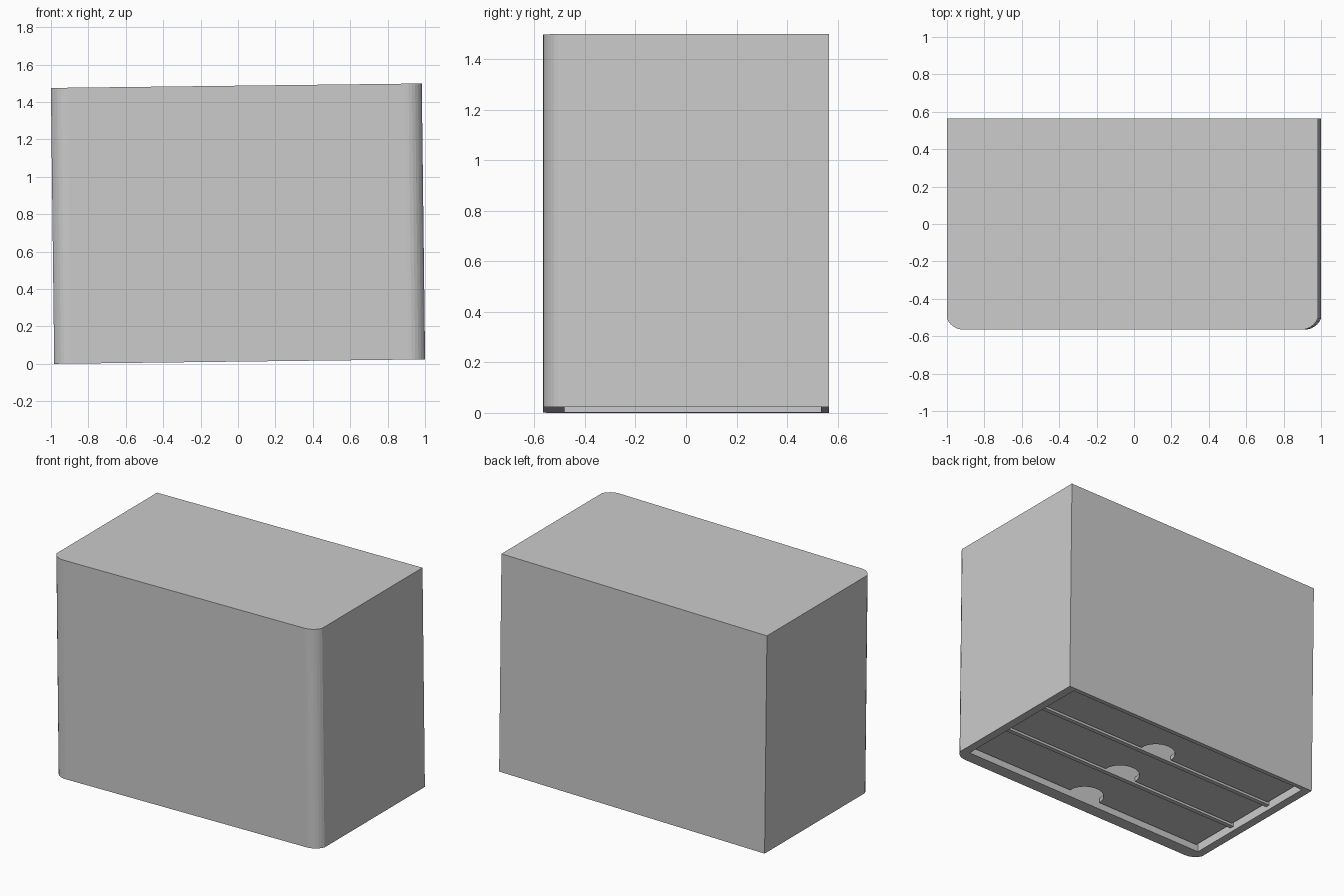
import bpy, bmesh, math
from mathutils import Matrix, Vector

if "Cube" in bpy.data.objects:
    bpy.data.objects.remove(bpy.data.objects["Cube"])

W, D, H = 1.983, 1.13, 1.475          # cabinet lying on its open drawer side
TILT = 0.012
POSE = (Matrix.Translation((H / 2 * math.sin(TILT), 0, W / 2 * math.sin(TILT)))
        @ Matrix.Rotation(-TILT, 4, 'Y'))
IN_X, IN_Y0, IN_Y1, IN_Z = 0.935, -0.48, 0.535, 1.44
SHELF = 0.03
SLOT = (IN_Y1 - IN_Y0 - 2 * SHELF) / 3


def make(name, bm):
    bmesh.ops.recalc_face_normals(bm, faces=bm.faces)
    bm.transform(POSE)
    mesh = bpy.data.meshes.new(name)
    bm.to_mesh(mesh)
    bm.free()
    obj = bpy.data.objects.new(name, mesh)
    bpy.context.collection.objects.link(obj)
    return obj


def add_prism(bm, outline, z0, z1):
    face = bm.faces.new([bm.verts.new((x, y, z0)) for x, y in outline])
    ext = bmesh.ops.extrude_face_region(bm, geom=[face])
    verts = [v for v in ext['geom'] if isinstance(v, bmesh.types.BMVert)]
    bmesh.ops.translate(bm, verts=verts, vec=Vector((0, 0, z1 - z0)))


def add_box(bm, x0, x1, y0, y1, z0, z1):
    add_prism(bm, [(x0, y0), (x1, y0), (x1, y1), (x0, y1)], z0, z1)


# Cabinet outline with two rounded edges
R, SWEEP, N = 0.0975, math.radians(67), 6
cx, cy = W / 2 - R * math.sin(SWEEP), -D / 2 + R
right = [(cx + R * math.sin(SWEEP * i / N), cy - R * math.cos(SWEEP * i / N))
         for i in range(N + 1)] + [(W / 2, D / 2)]
outline = right + [(-x, y) for x, y in reversed(right)]
bm = bmesh.new()
add_prism(bm, outline, 0, H)
cabinet = make("cabinet", bm)

# Hollow it out from below
bm = bmesh.new()
add_box(bm, -IN_X, IN_X, IN_Y0, IN_Y1, -0.1, IN_Z)
cutter = make("cavity_cutter", bm)
cutter.hide_render = True
mod = cabinet.modifiers.new("cavity", 'BOOLEAN')
mod.operation, mod.object, mod.solver = 'DIFFERENCE', cutter, 'EXACT'
bpy.context.view_layer.objects.active = cabinet
cabinet.select_set(True)
bpy.ops.object.modifier_apply(modifier=mod.name)
bpy.data.objects.remove(cutter)

# Shelves between the drawers
for i in range(2):
    y = IN_Y0 + (i + 1) * SLOT + i * SHELF
    bm = bmesh.new()
    add_box(bm, -IN_X, IN_X, y, y + SHELF, 0.03, IN_Z)
    make(f"shelf_{i + 1}", bm)

# Drawers: notched front plate plus open tray
HX, NOTCH, T, Z0, Z1 = 0.915, 0.12, 0.03, 0.04, 1.40
for i in range(3):
    y0 = IN_Y0 + i * (SLOT + SHELF) + 0.008
    y1 = y0 + SLOT - 0.016
    arc = [(-NOTCH * math.cos(math.pi * k / 16), y0 + NOTCH * math.sin(math.pi * k / 16))
           for k in range(17)]
    bm = bmesh.new()
    add_prism(bm, [(-HX, y0)] + arc + [(HX, y0), (HX, y1), (-HX, y1)], Z0, Z0 + T)
    add_box(bm, -HX, HX, y1 - T, y1, Z0 + T, Z1)
    add_box(bm, -HX, HX, y0, y1 - T, Z1 - T, Z1)
    for s in (-1, 1):
        add_box(bm, s * HX, s * (HX - T), y0, y1 - T, Z0 + T, Z1 - T)
    make(f"drawer_{i + 1}", bm)
